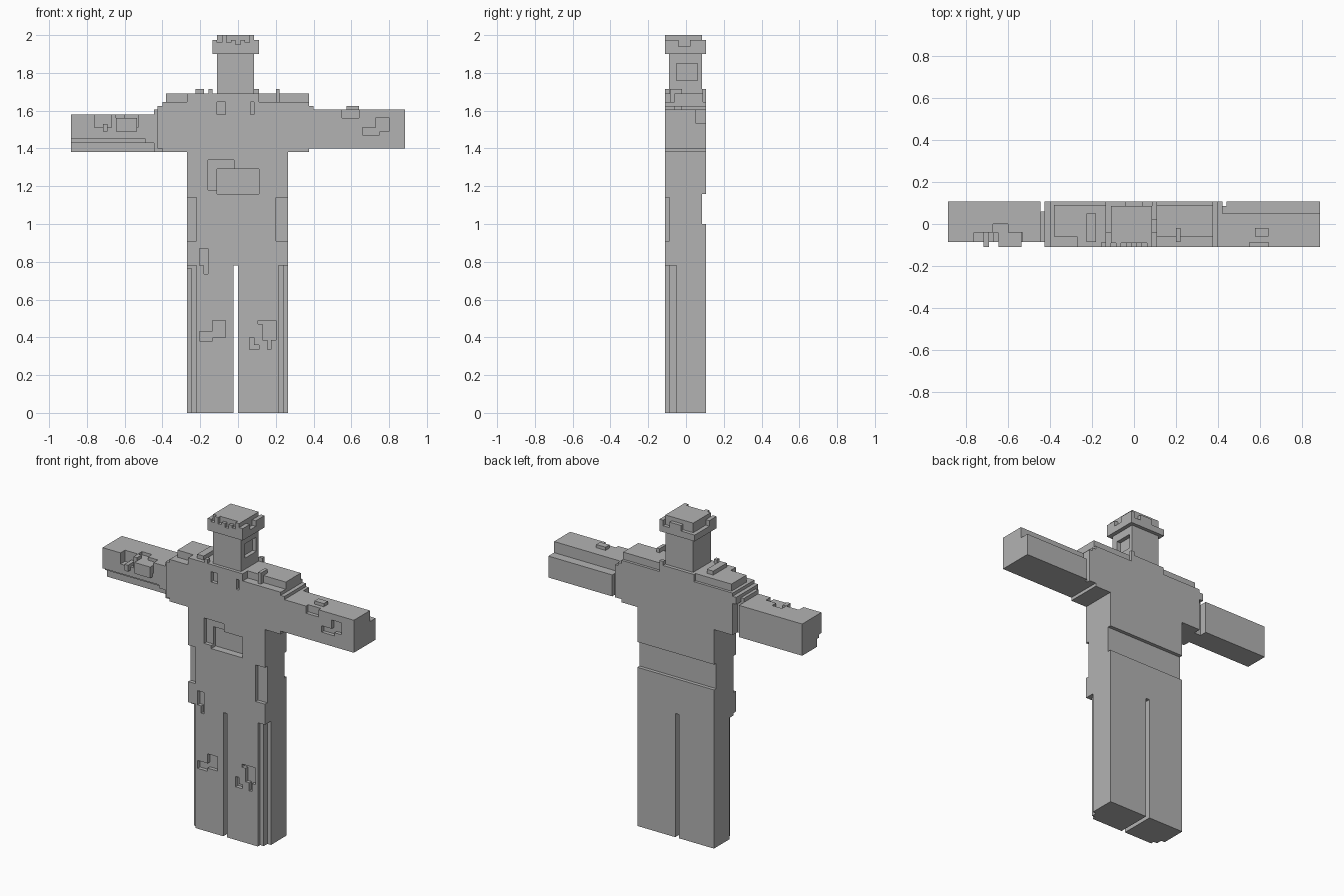
import bpy, bmesh

grey = bpy.data.materials.new("plain grey")
grey.diffuse_color = (0.45, 0.45, 0.45, 1)

F, B = -0.11, 0.107          # front and back planes
R1, R2 = -0.087, -0.05       # shallow and deep recess planes


def block_part(name, solids, cuts=()):
    """Watertight blocky mesh: union of solid boxes minus cut boxes.
    A box is (x0, x1, y0, y1, z0, z1)."""
    axes = [sorted({b[2 * a + i] for b in list(solids) + list(cuts) for i in (0, 1)})
            for a in range(3)]

    def inside(b, p):
        return all(b[2 * a] < p[a] < b[2 * a + 1] for a in range(3))

    cells = set()
    for i in range(len(axes[0]) - 1):
        for j in range(len(axes[1]) - 1):
            for k in range(len(axes[2]) - 1):
                p = [(axes[a][n] + axes[a][n + 1]) / 2 for a, n in enumerate((i, j, k))]
                if any(inside(b, p) for b in solids) and not any(inside(b, p) for b in cuts):
                    cells.add((i, j, k))

    bm = bmesh.new()
    verts = {}

    def vert(key):
        if key not in verts:
            verts[key] = bm.verts.new([axes[a][key[a]] for a in range(3)])
        return verts[key]

    for c in cells:
        for a in range(3):
            u, w = (a + 1) % 3, (a + 2) % 3
            for side in (0, 1):
                n = list(c)
                n[a] += 2 * side - 1
                if tuple(n) in cells:
                    continue
                ring = []
                for du, dw in ((0, 0), (1, 0), (1, 1), (0, 1)):
                    q = list(c)
                    q[a] += side
                    q[u] += du
                    q[w] += dw
                    ring.append(vert(tuple(q)))
                bm.faces.new(ring if side else ring[::-1])
    mesh = bpy.data.meshes.new(name)
    bm.to_mesh(mesh)
    bm.free()
    mesh.materials.append(grey)
    ob = bpy.data.objects.new(name, mesh)
    bpy.context.collection.objects.link(ob)
    return ob


def recess(x0, x1, z0, z1, depth=R1):
    """Cut box open to the front."""
    return (x0, x1, -0.2, depth, z0, z1)


# Torso and legs in one body: chest, stepped shoulders, collar
block_part("body", [
    (-0.27, 0.265, F, B, 0, 1.38),
    (-0.40, 0.375, F, B, 1.38, 1.645),
    (-0.425, 0.40, F, B, 1.40, 1.625),
    (-0.425, 0.42, F, B, 1.40, 1.605),
], [
    (-0.025, 0, -0.2, 0.2, -0.1, 0.78),          # gap between legs
    (-0.3, 0.3, 0.085, 0.2, 1.0, 1.16),          # band across the back
    (0.215, 0.3, -0.2, R1, -0.1, 0.78),          # stepped leg edges
    (0.24, 0.3, -0.2, R2, -0.1, 0.78),
    (-0.3, -0.22, -0.2, R1, -0.1, 0.78),
    (-0.3, -0.245, -0.2, R2, -0.1, 0.765),
    recess(-0.3, -0.22, 0.91, 1.14),             # hip notches
    recess(0.2, 0.3, 0.91, 1.14),
    recess(-0.16, -0.02, 1.18, 1.34),            # chest panel
    recess(-0.11, 0.11, 1.16, 1.29, -0.065),
    recess(-0.11, -0.065, 1.58, 1.645),          # collar slots
    recess(0.065, 0.085, 1.58, 1.645),
    recess(-0.205, -0.16, 0.80, 0.825),          # thigh patch
    recess(-0.205, -0.18, 0.78, 0.87),
    recess(-0.18, -0.16, 0.735, 0.80),
    recess(-0.18, -0.16, 0.825, 0.87),
    recess(-0.205, -0.135, 0.38, 0.43),          # knee patches
    recess(-0.135, -0.065, 0.40, 0.49),
    recess(0.06, 0.085, 0.335, 0.40),
    recess(0.085, 0.11, 0.335, 0.36),
    recess(0.13, 0.20, 0.385, 0.49),
    recess(0.105, 0.13, 0.47, 0.49),
    recess(0.155, 0.175, 0.335, 0.385),
    (-0.5, -0.40, 0.06, 0.2, 1.3, 1.58),         # groove behind the shoulder
])

# Shoulder plates with small lugs
block_part("collar", [
    (-0.38, 0.375, -0.06, 0.09, 1.645, 1.69),
    (-0.27, -0.13, F, -0.06, 1.645, 1.69),
    (-0.13, 0.11, F, B, 1.645, 1.69),
    (-0.225, -0.18, -0.085, 0.05, 1.69, 1.715),
    (-0.155, -0.135, F, -0.085, 1.69, 1.715),
    (0.20, 0.22, -0.085, -0.02, 1.645, 1.715),
    (0.085, 0.11, 0.085, B, 1.69, 1.715),
])

# Head with a window on one side
block_part("head", [(-0.11, 0.085, -0.09, 0.085, 1.69, 1.90)],
           [(0.06, 0.2, -0.05, 0.06, 1.76, 1.85)])

# Hat: brim, crown and an uneven row of teeth
hat = [
    (-0.135, 0.11, F, B, 1.90, 1.94),
    (-0.11, 0.085, -0.09, 0.085, 1.94, 2.0),
    (-0.135, -0.11, F, -0.04, 1.94, 1.975),
    (0.085, 0.11, F, -0.04, 1.94, 1.975),
    (0.085, 0.11, 0.02, B, 1.94, 1.975),
    (-0.04, 0.04, 0.085, B, 1.94, 1.975),
]
for i, top in enumerate((1.96, 2.0, 1.96, 1.975, 1.95, 1.975, 1.96, 2.0)):
    x = -0.11 + i * 0.0244
    hat.append((x, x + 0.0244, F, -0.09, 1.94, top))
block_part("hat", hat)

# Arm on the +x side, with a lower shelf along the back
block_part("left_arm", [
    (0.375, 0.885, F, B, 1.40, 1.605),
    (0.575, 0.64, -0.06, -0.02, 1.605, 1.625),
], [
    (0.42, 0.9, 0.05, 0.2, 1.535, 1.7),
    (0.42, 0.44, 0.085, 0.2, 1.3, 1.7),
    recess(0.55, 0.64, 1.56, 1.605),
    recess(0.66, 0.75, 1.47, 1.51),
    recess(0.73, 0.80, 1.49, 1.565),
])

# Arm on the -x side, with stepped underside and a patch of blocks
block_part("right_arm", [
    (-0.885, -0.445, -0.085, B, 1.38, 1.58),
    (-0.445, -0.40, -0.085, 0.06, 1.38, 1.605),
], [
    (-0.9, -0.49, -0.2, -0.06, 1.3, 1.45),
    (-0.9, -0.445, -0.2, -0.04, 1.3, 1.43),
    (-0.76, -0.53, -0.2, -0.04, 1.51, 1.7),
    (-0.67, -0.60, -0.2, 0.0, 1.56, 1.7),
])
block_part("arm_patch", [
    (-0.645, -0.535, F, -0.04, 1.49, 1.56),
    (-0.715, -0.69, F, -0.04, 1.49, 1.53),
    (-0.67, -0.645, -0.085, -0.04, 1.51, 1.58),
])
